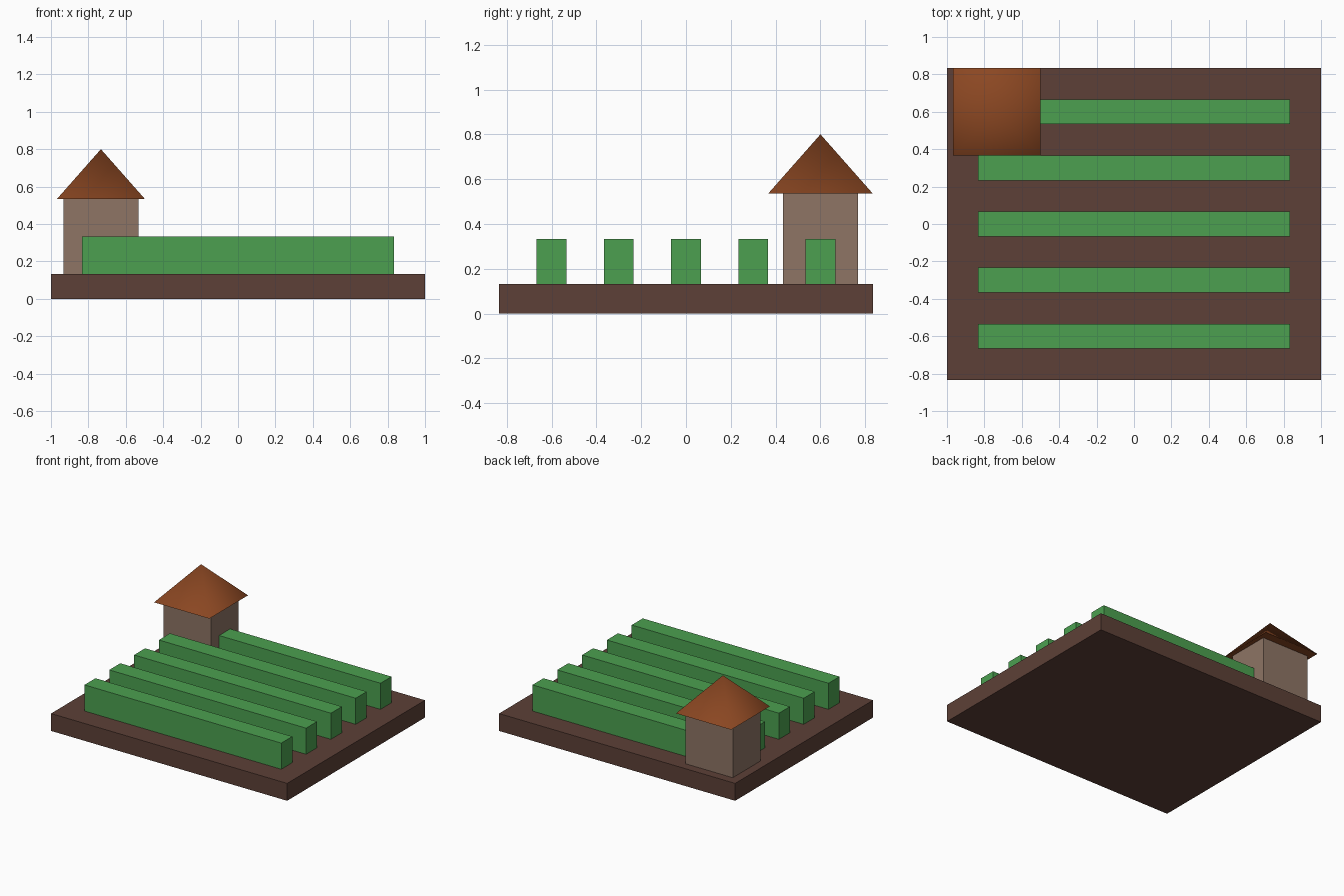
import bpy
import bmesh
import math
from mathutils import Matrix

cube = bpy.data.objects.get("Cube")
if cube:
    bpy.data.objects.remove(cube, do_unlink=True)


def linear(c):
    c /= 255
    return c / 12.92 if c <= 0.04045 else ((c + 0.055) / 1.055) ** 2.4


def material(name, *rgb):
    colour = (*[linear(c) for c in rgb], 1)
    mat = bpy.data.materials.new(name)
    mat.use_nodes = True
    mat.diffuse_color = colour
    bsdf = next(n for n in mat.node_tree.nodes if n.type == "BSDF_PRINCIPLED")
    bsdf.inputs["Base Color"].default_value = colour
    return mat


def add_object(name, bm, mat):
    mesh = bpy.data.meshes.new(name)
    bm.to_mesh(mesh)
    bm.free()
    mesh.materials.append(mat)
    obj = bpy.data.objects.new(name, mesh)
    bpy.context.collection.objects.link(obj)
    return obj


def box(name, mat, x, y, bottom, width, depth, height):
    bm = bmesh.new()
    place = Matrix.Translation((x, y, bottom + height / 2))
    bmesh.ops.create_cube(bm, size=1, matrix=place @ Matrix.Diagonal((width, depth, height, 1)))
    return add_object(name, bm, mat)


def pyramid(name, mat, x, y, bottom, half_width, height):
    bm = bmesh.new()
    place = Matrix.Translation((x, y, bottom + height / 2)) @ Matrix.Rotation(math.pi / 4, 4, "Z")
    bmesh.ops.create_cone(bm, cap_ends=True, segments=4, radius1=half_width * math.sqrt(2),
                          radius2=0, depth=height, matrix=place)
    bmesh.ops.remove_doubles(bm, verts=bm.verts, dist=0.001)
    bm.normal_update()
    # Soft shading around the slopes, crisp eaves
    for face in bm.faces:
        face.smooth = face.normal.z > -0.5
    for edge in bm.edges:
        edge.smooth = all(f.smooth for f in edge.link_faces)
    return add_object(name, bm, mat)


soil = material("soil brown", 93, 64, 55)
leaf = material("crop green", 76, 160, 80)
wall = material("wall tan", 142, 117, 101)
tile = material("roof brown", 139, 71, 34)

SOIL_TOP = 0.133
HUT_X, HUT_Y, EAVES = -0.733, 0.6, 0.535

# Field
box("soil_base", soil, 0, 0, 0, 2, 1.667, SOIL_TOP)

# Crop rows
for i in range(5):
    box(f"crop_row_{i + 1}", leaf, 0, (i - 2) * 0.3, SOIL_TOP, 1.667, 0.133, 0.2)

# Hut
box("hut_walls", wall, HUT_X, HUT_Y, SOIL_TOP, 0.4, 0.333, EAVES - SOIL_TOP)
pyramid("hut_roof", tile, HUT_X, HUT_Y, EAVES, 0.234, 0.8 - EAVES)
